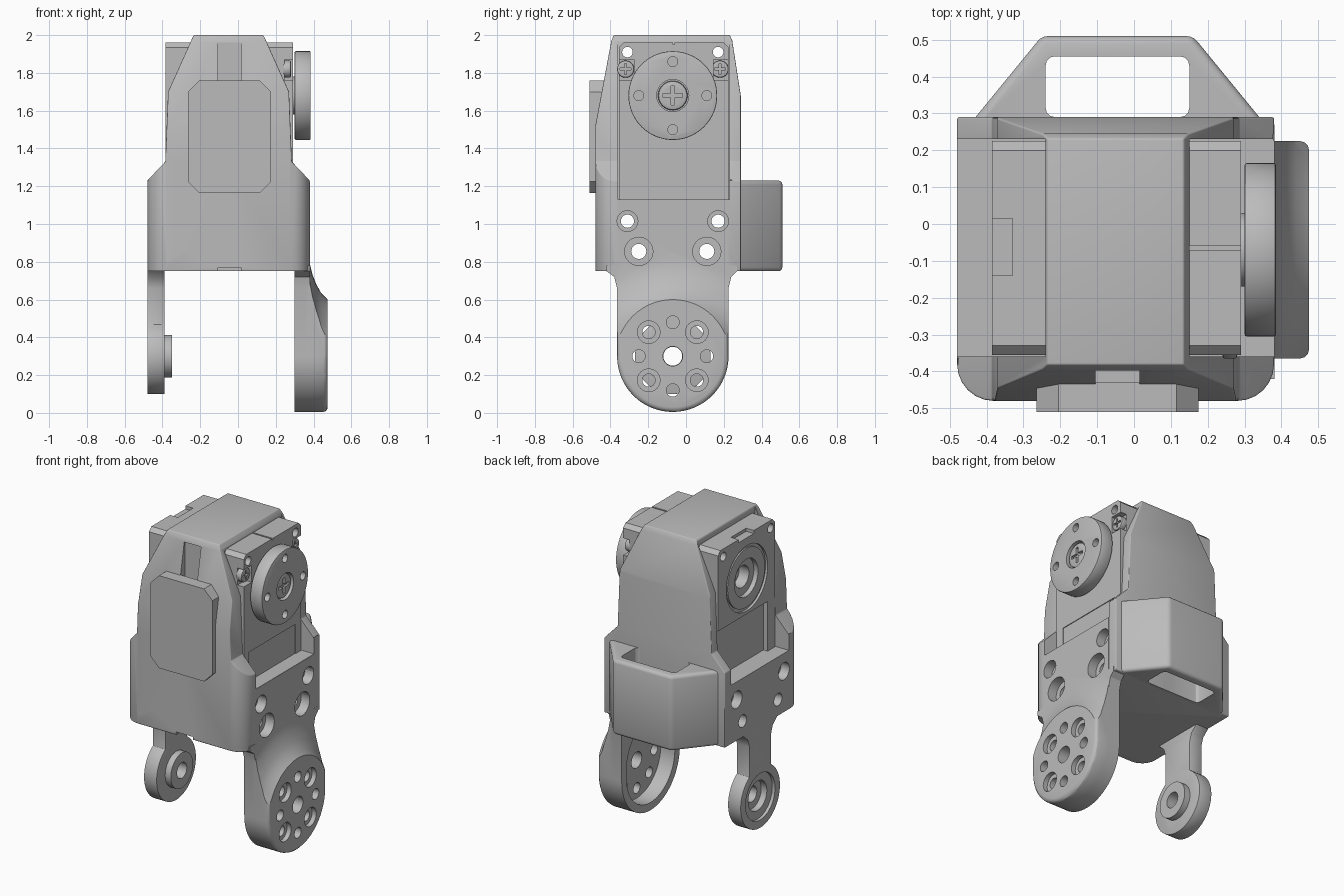
import bpy, bmesh, math

if "Cube" in bpy.data.objects:
    bpy.data.objects.remove(bpy.data.objects["Cube"])

grey = bpy.data.materials.new("plain_grey")
grey.use_nodes = True
grey.diffuse_color = (0.5, 0.5, 0.5, 1)
grey.node_tree.nodes["Principled BSDF"].inputs["Base Color"].default_value = (0.5, 0.5, 0.5, 1)

CY, HUB, AXLE = -0.07, 1.68, 0.30      # hub line, top and bottom pivot heights


def prism(name, pts, axis, lo, hi):
    """Extrude an outline along one axis."""
    place = {"x": lambda a, b, t: (t, a, b),
             "y": lambda a, b, t: (a, t, b),
             "z": lambda a, b, t: (a, b, t)}[axis]
    bm = bmesh.new()
    rings = [[bm.verts.new(place(a, b, t)) for a, b in pts] for t in (lo, hi)]
    bm.faces.new(rings[0])
    bm.faces.new(rings[1])
    n = len(pts)
    for i in range(n):
        j = (i + 1) % n
        bm.faces.new((rings[0][i], rings[0][j], rings[1][j], rings[1][i]))
    bmesh.ops.recalc_face_normals(bm, faces=bm.faces)
    mesh = bpy.data.meshes.new(name)
    bm.to_mesh(mesh)
    bm.free()
    mesh.materials.append(grey)
    ob = bpy.data.objects.new(name, mesh)
    bpy.context.collection.objects.link(ob)
    return ob


def box(name, x, y, z):
    return prism(name, [(x[0], y[0]), (x[1], y[0]), (x[1], y[1]), (x[0], y[1])], "z", *z)


def arc(cy, cz, r, a0, a1, n):
    step = math.radians(a1 - a0) / n
    return [(cy + r * math.cos(math.radians(a0) + i * step),
             cz + r * math.sin(math.radians(a0) + i * step)) for i in range(n + 1)]


def cyl(name, x, y, z, r, n=40):
    return prism(name, arc(y, z, r, 0, 360, n)[:-1], "x", *x)


def apply(ob, mod):
    bpy.context.view_layer.objects.active = ob
    bpy.ops.object.modifier_apply(modifier=mod.name)


def boolean(ob, op, *others):
    for other in others:
        m = ob.modifiers.new("bool", "BOOLEAN")
        m.operation, m.solver, m.object = op, "EXACT", other
        apply(ob, m)
        bpy.data.objects.remove(other)


def cut(ob, *others):
    boolean(ob, "DIFFERENCE", *others)


def bevel(ob, width, segments=3, angle=30):
    m = ob.modifiers.new("bevel", "BEVEL")
    m.width, m.segments = width, segments
    m.limit_method, m.angle_limit = "ANGLE", math.radians(angle)
    apply(ob, m)


def drill(ob, x, y, z, r):
    cut(ob, cyl("drill", x, y, z, r, 24))


def cross_screw(name, x0, x1, y, z, r):
    screw = cyl(name, (x0, x1), y, z, r)
    bevel(screw, r * 0.15, 2)
    a, b = r * 0.65, r * 0.13
    for dy, dz in ((a, b), (b, a)):
        cut(screw, box("slot", (x1 - 0.015, x1 + 0.1), (y - dy, y + dy), (z - dz, z + dz)))


# Shell: front outline met with side and plan outlines
half = [(0.43, 0.75), (0.43, 1.23), (0.335, 1.33), (0.32, 1.70), (0.185, 2.0)]
front = [(x - 0.05, z) for x, z in half] + [(-x - 0.05, z) for x, z in reversed(half)]
shell = prism("shell", front, "y", -0.6, 0.4)
side = [(-0.48, 0.7), (0.29, 0.7), (0.29, 1.68), (0.245, 1.97), (0.21, 2.05),
        (-0.36, 2.05), (-0.395, 1.97), (-0.48, 1.52)]
boolean(shell, "INTERSECT", prism("side_outline", side, "x", -0.7, 0.7))
plan = [(0.38, 0.35), (-0.48, 0.35)] + arc(-0.38, -0.38, 0.1, 180, 270, 6) + arc(0.28, -0.38, 0.1, 270, 360, 6)
boolean(shell, "INTERSECT", prism("plan_outline", plan, "z", 0.6, 2.2))
bevel(shell, 0.035)
cut(shell,
    box("right_slot", (0.15, 0.6), (-0.36, 0.23), (1.13, 2.2)),
    box("left_slot", (-0.7, -0.24), (-0.36, 0.23), (1.13, 2.2)),
    box("front_groove", (-0.105, 0.015), (-0.6, -0.39), (1.6, 1.96)),
    box("bottom_notch", (-0.105, 0.015), (-0.6, -0.44), (0.7, 0.77)))

# Front pad with clipped corners
x0, x1, z0, z1, c = -0.265, 0.175, 1.165, 1.76, 0.06
pad = prism("front_pad", [(x0 + c, z0), (x1 - c, z0), (x1, z0 + c), (x1, z1 - c),
                          (x1 - c, z1), (x0 + c, z1), (x0, z1 - c), (x0, z0 + c)], "y", -0.51, -0.43)

# Rear handle loop
handle = prism("rear_handle", [(-0.45, 0.25), (-0.43, 0.29), (-0.25, 0.51), (0.16, 0.51),
                               (0.34, 0.29), (0.36, 0.25)], "z", 0.75, 1.23)
bevel(handle, 0.02)
opening = box("opening", (-0.24, 0.15), (0.29, 0.455), (0.6, 1.4))
bevel(opening, 0.025)
cut(handle, opening)

# Motor block sitting in the shell
motor = prism("motor", [(-0.355, 1.1), (0.225, 1.1), (0.225, 1.935), (0.2, 1.96),
                        (-0.33, 1.96), (-0.355, 1.935)], "x", -0.385, 0.29)
cut(motor,
    box("top_notch", (-0.385 - 0.1, -0.33), (-0.14, 0.015), (1.94, 2.1)),
    box("lower_left_step", (-0.5, -0.355), (-0.28, 0.3), (1.0, 1.45)),
    box("label_recess", (0.285, 0.4), (-0.3, 0.17), (1.0, 1.32)),
    box("cap_seam", (0.15, 0.4), (-0.07, -0.06), (1.95, 2.1)))
for y in (-0.36, 0.23):
    cut(motor, box("corner_notch", (0.245, 0.4), (y - 0.085, y + 0.085), (1.76, 1.87)))
# Idler hub recess on the left face
cut(motor, cyl("rim", (-0.5, -0.37), CY, HUB, 0.21))
idler = cyl("idler_ring", (-0.38, -0.33), CY, HUB, 0.19)
for r, depth in ((0.12, -0.35), (0.07, -0.3)):
    drill(idler, (-0.5, depth), CY, HUB, r)
    drill(motor, (-0.5, depth + 0.02), CY, HUB, r)

# Through holes in the motor cap, and cap screws
for y, ys in ((-0.31, -0.32), (0.17, 0.18)):
    for part in (shell, motor):
        drill(part, (-0.7, 0.7), y, 1.91, 0.028)
    cross_screw("cap_screw", 0.24, 0.28, ys, 1.82, 0.045)

# Output disc with centre screw
disc = cyl("output_disc", (0.30, 0.385), CY, HUB, 0.235, 64)
bevel(disc, 0.006, 2)
drill(disc, (0.345, 0.5), CY, HUB, 0.085)
for y, z in ((0.18, 0), (-0.18, 0), (0, 0.18), (0, -0.18)):
    drill(disc, (0.2, 0.5), CY + y, HUB + z, 0.026)
cross_screw("disc_screw", 0.31, 0.375, CY, HUB, 0.078)
output_shaft = cyl("output_shaft", (0.27, 0.31), CY, HUB, 0.1)

# Right arm: mounting plate plus a thick foot that flares into it
lobe = arc(CY, AXLE, 0.295, 180, 360, 32)
right_plate = prism("right_plate", lobe + [(0.225, 0.66), (0.24, 0.72), (0.27, 0.75), (0.27, 0.78), (0.225, 0.78),
                    (0.225, 1.128), (-0.36, 1.128), (-0.36, 0.78), (-0.42, 0.78), (-0.42, 0.75),
                    (-0.38, 0.72), (-0.365, 0.66)], "x", 0.30, 0.381)
right_foot = prism("right_foot", lobe + [(0.225, 0.9), (-0.365, 0.9)], "x", 0.33, 0.475)
bevel(right_foot, 0.025)
bm = bmesh.new()
flare = [(0.32, 0.0), (0.32, 0.56), (0.38, 0.49), (0.395, 0.43), (0.415, 0.38), (0.44, 0.335), (0.475, 0.3), (0.49, 0.3), (0.49, 0.0)]
line = [bm.verts.new((x, CY, AXLE + r)) for x, r in flare]
edges = [bm.edges.new(pair) for pair in zip(line, line[1:])]
bmesh.ops.spin(bm, geom=line + edges, cent=(0, CY, AXLE), axis=(1, 0, 0), angle=math.tau, steps=64)
bmesh.ops.remove_doubles(bm, verts=bm.verts, dist=0.0005)
bmesh.ops.recalc_face_normals(bm, faces=bm.faces)
mesh = bpy.data.meshes.new("flare")
bm.to_mesh(mesh)
bm.free()
flare_ob = bpy.data.objects.new("flare", mesh)
bpy.context.collection.objects.link(flare_ob)
boolean(right_foot, "INTERSECT", flare_ob)
boolean(right_plate, "UNION", right_foot)
cut(right_plate, prism("inner_hollow", arc(CY, AXLE, 0.245, 180, 360, 32) + arc(CY, AXLE + 0.06, 0.245, 0, 180, 32),
                       "x", 0.2, 0.40))
drill(right_plate, (0.2, 0.6), CY, AXLE, 0.052)
for i in range(8):
    a = i * math.pi / 4
    y, z = CY + 0.18 * math.cos(a), AXLE + 0.18 * math.sin(a)
    drill(right_plate, (0.2, 0.6), y, z, 0.034)
    if i % 2:
        drill(right_plate, (0.445, 0.6), y, z, 0.06)

# Left arm: neck, ring and inner boss
left_arm = cyl("left_arm", (-0.48, -0.39), CY, AXLE, 0.2, 64)
neck = [(0.11, 0.4), (0.11, 0.66), (0.125, 0.71), (0.17, 0.75), (0.17, 0.79)]
boolean(left_arm, "UNION",
        prism("neck", [(CY + y, z) for y, z in neck] + [(CY - y, z) for y, z in reversed(neck)],
              "x", -0.48, -0.39))
bevel(left_arm, 0.008, 2, 50)
boolean(left_arm, "UNION", cyl("boss", (-0.42, -0.35), CY, AXLE, 0.113))
drill(left_arm, (-0.6, -0.46), CY, AXLE, 0.15)
drill(left_arm, (-0.6, -0.42), CY, AXLE, 0.095)
drill(left_arm, (-0.6, -0.2), CY, AXLE, 0.05)

# Mounting holes through both walls, with counterbores
for y, z, r, wide in ((-0.31, 1.015, 0.035, 0.055), (0.17, 1.015, 0.035, 0.055),
                      (-0.25, 0.855, 0.04, 0.075), (0.11, 0.855, 0.04, 0.075)):
    for part in (shell, right_plate):
        drill(part, (-0.7, 0.7), y, z, r)
        drill(part, (0.32, 0.7), y, z, wide)
    if z > 1:
        drill(shell, (-0.7, -0.42), y, z, wide)

# Smooth curved faces, keep hard edges
for ob in bpy.context.collection.objects:
    if ob.type == "MESH" and grey.name in ob.data.materials:
        bpy.ops.object.select_all(action="DESELECT")
        ob.select_set(True)
        bpy.context.view_layer.objects.active = ob
        bpy.ops.object.shade_smooth_by_angle(angle=math.radians(30))
